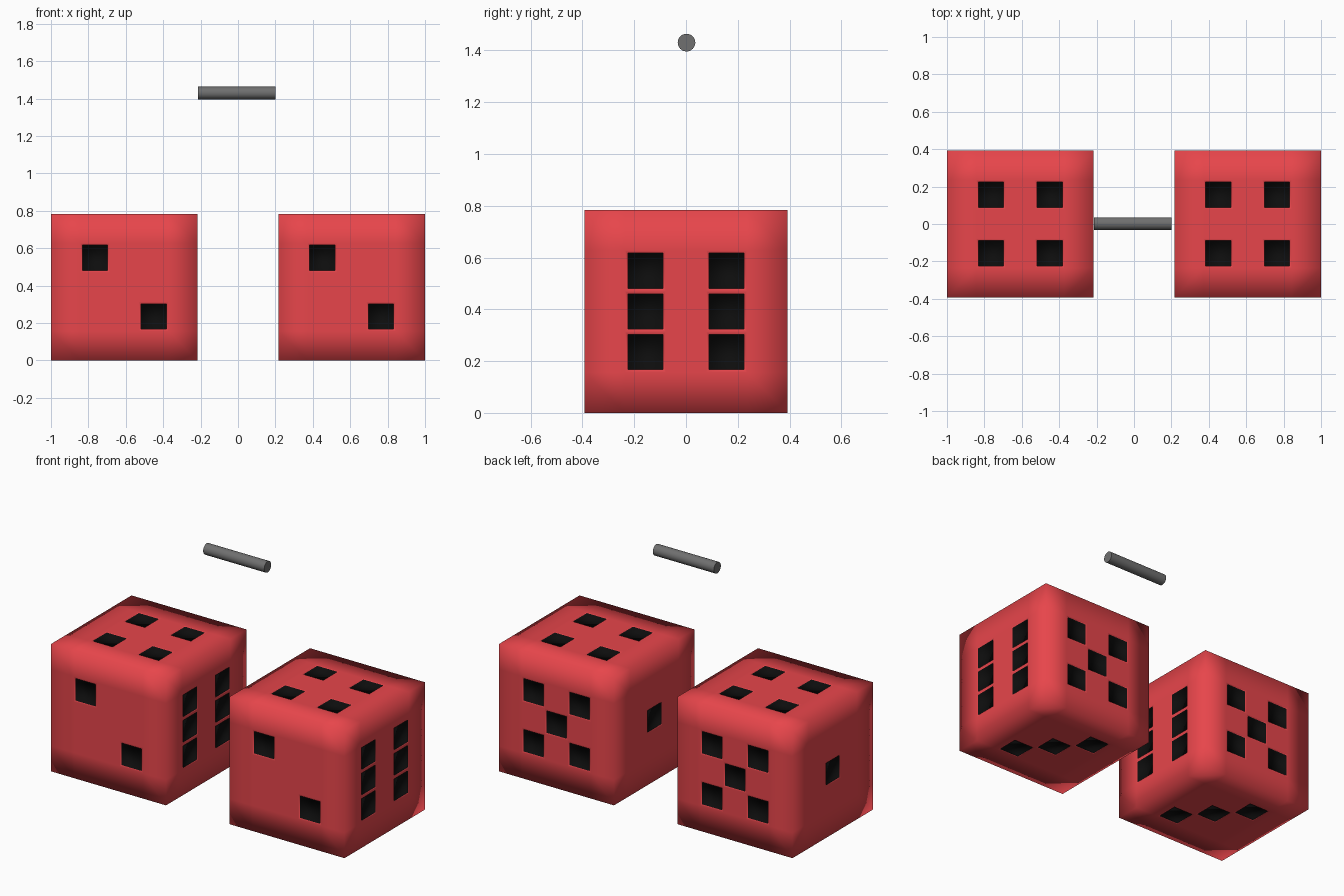
import bpy, bmesh, math
from mathutils import Vector

if "Cube" in bpy.data.objects:
    bpy.data.objects.remove(bpy.data.objects["Cube"])

SIZE = 0.784
CELL = SIZE / 5
CENTRE_X = 0.608


def material(name, color):
    m = bpy.data.materials.new(name)
    m.diffuse_color = color
    m.use_nodes = True
    m.node_tree.nodes["Principled BSDF"].inputs["Base Color"].default_value = m.diffuse_color
    return m


# Pip layout: face normal -> cell coordinates (-1, 0, 1) of each pip
corners = [(a, b) for a in (-1, 1) for b in (-1, 1)]
PIPS = {
    (0, -1, 0): [(-1, -1, 1), (1, -1, -1)],
    (0, 1, 0): [(a, 1, b) for a, b in corners] + [(0, 1, 0)],
    (1, 0, 0): [(1, a, b) for a in (-1, 1) for b in (-1, 0, 1)],
    (-1, 0, 0): [(-1, 0, 0)],
    (0, 0, 1): [(a, b, 1) for a, b in corners],
    (0, 0, -1): [(1, -1, -1), (0, 0, -1), (-1, 1, -1)],
}


def cell_centre(normal, cell):
    return Vector([n * SIZE / 2 if n else c * CELL for n, c in zip(normal, cell)])


# Die: 5 x 5 grid per side, pips inset and pressed slightly inward
bm = bmesh.new()
bmesh.ops.create_cube(bm, size=SIZE)
bmesh.ops.subdivide_edges(bm, edges=bm.edges[:], cuts=4, use_grid_fill=True)
bm.normal_update()
spots = [cell_centre(n, c) for n, cells in PIPS.items() for c in cells]
pips = [min(bm.faces, key=lambda f: (f.calc_center_median() - s).length) for s in spots]
bmesh.ops.inset_individual(bm, faces=pips, thickness=0.015)
floors = bmesh.ops.extrude_discrete_faces(bm, faces=pips)["faces"]
for f in floors:
    f.normal_update()
    bmesh.ops.translate(bm, verts=f.verts[:], vec=f.normal * -0.01)
    f.material_index = 1
    for e in f.edges:
        for g in e.link_faces:
            g.material_index = 1
for f in bm.faces:
    f.smooth = True
mesh = bpy.data.meshes.new("die")
bm.to_mesh(mesh)
bm.free()
mesh.materials.append(material("die_red", (0.8, 0.06, 0.07, 1)))
mesh.materials.append(material("pip_black", (0.004, 0.004, 0.004, 1)))

for name, x in (("left_die", -CENTRE_X), ("right_die", CENTRE_X)):
    die = bpy.data.objects.new(name, mesh)
    die.location = (x, 0, SIZE / 2)
    bpy.context.collection.objects.link(die)

# Thin rod floating above, between the dice
bpy.ops.mesh.primitive_cylinder_add(vertices=32, radius=0.034, depth=0.416,
                                    location=(-0.007, 0.002, 1.43),
                                    rotation=(0, math.pi / 2, 0))
rod = bpy.context.object
rod.name = "rod"
bpy.ops.object.shade_smooth_by_angle(angle=math.radians(40))
rod.data.materials.append(material("rod_grey", (0.16, 0.16, 0.16, 1)))
